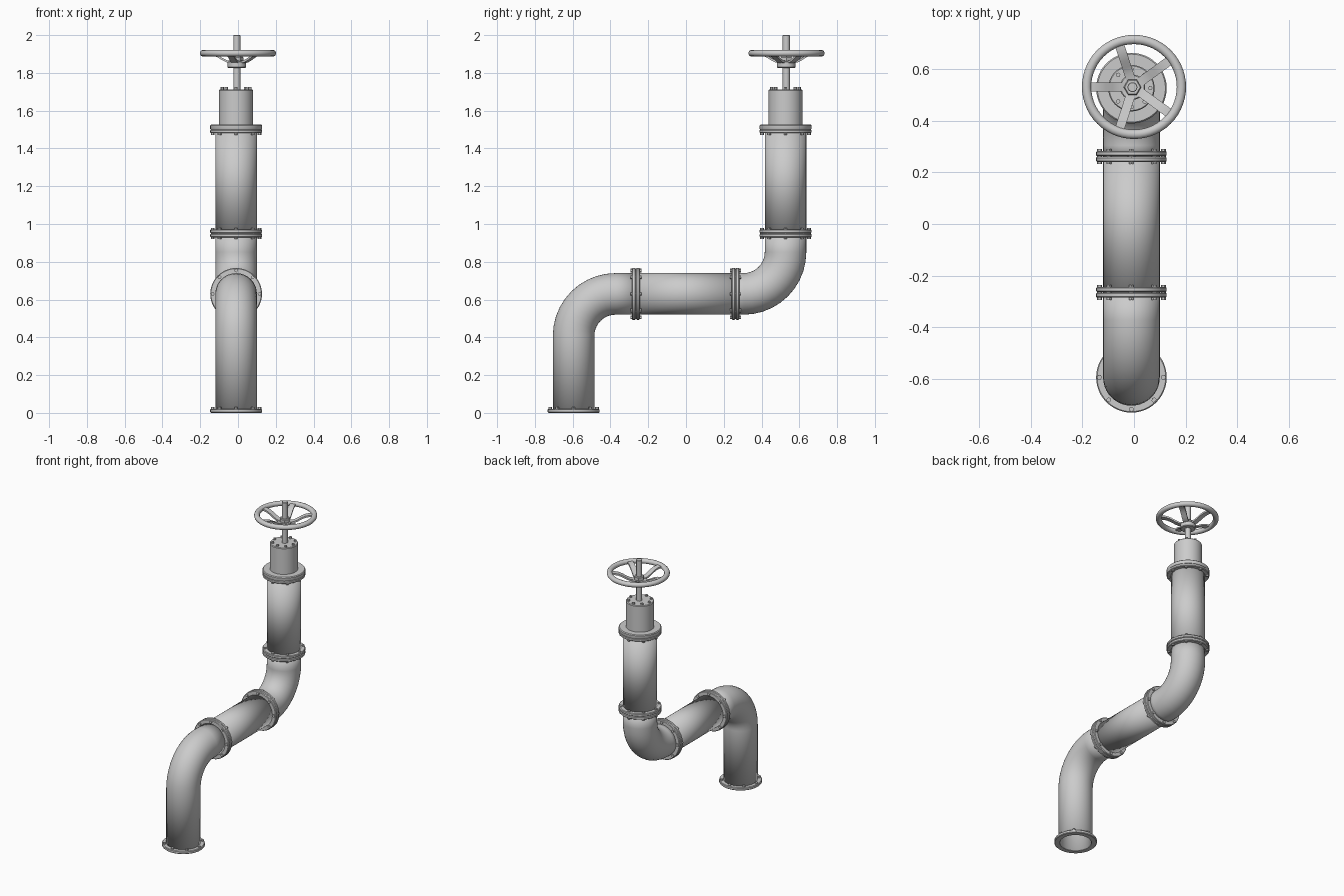
import bpy, bmesh
from math import pi, sin, cos, radians
from mathutils import Matrix, Vector

if "Cube" in bpy.data.objects:
    bpy.data.objects.remove(bpy.data.objects["Cube"])

X = -0.01            # pipe axis in x
YL, YU, ZH = -0.595, 0.527, 0.63   # lower riser, upper riser, horizontal run
R, FR = 0.11, 0.137  # pipe and flange radius
BEND = 0.222


def finish(bm, name, angle=35):
    bmesh.ops.recalc_face_normals(bm, faces=bm.faces)
    me = bpy.data.meshes.new(name)
    bm.to_mesh(me)
    bm.free()
    ob = bpy.data.objects.new(name, me)
    bpy.context.collection.objects.link(ob)
    bpy.ops.object.select_all(action='DESELECT')
    ob.select_set(True)
    bpy.context.view_layer.objects.active = ob
    bpy.ops.object.shade_smooth_by_angle(angle=radians(angle))
    return ob


def bridge(bm, rings, closed=False):
    pairs = list(zip(rings, rings[1:])) + ([(rings[-1], rings[0])] if closed else [])
    for a, b in pairs:
        n = len(a)
        for i in range(n):
            bm.faces.new((a[i], a[(i + 1) % n], b[(i + 1) % n], b[i]))


def lathe(bm, profile, mat, n=40, closed=False, caps=False):
    rings = [[bm.verts.new(mat @ Vector((r * cos(2 * pi * i / n), r * sin(2 * pi * i / n), z)))
              for i in range(n)] for r, z in profile]
    bridge(bm, rings, closed)
    if caps:
        bm.faces.new(rings[0])
        bm.faces.new(rings[-1])


def at(y, z, horizontal=False, x=X):
    m = Matrix.Translation((x, y, z))
    return m @ Matrix.Rotation(-pi / 2, 4, 'X') if horizontal else m


def pipe(name, path):
    # path entries: y, z, tangent angle in the yz plane
    bm = bmesh.new()
    n = 40
    rings = []
    for y, z, a in path:
        nrm = Vector((0, -sin(a), cos(a)))
        rings.append([bm.verts.new(Vector((X, y, z)) + Vector((R * cos(t), 0, 0)) + nrm * R * sin(t))
                      for t in (2 * pi * i / n for i in range(n))])
    bridge(bm, rings)
    ob = finish(bm, name)
    mod = ob.modifiers.new("wall", 'SOLIDIFY')
    mod.thickness = 0.01
    mod.offset = -1


def ring(bm, mat, z0, z1, outer=FR, inner=0.102):
    b = 0.004
    lathe(bm, [(inner, z0), (outer - b, z0), (outer, z0 + b), (outer, z1 - b),
               (outer - b, z1), (inner, z1)], mat, 48, closed=True)


def bolts(bm, mat, z0, z1, rad, size, count=8):
    for i in range(count):
        m = mat @ Matrix.Rotation(2 * pi * i / count, 4, 'Z') @ Matrix.Translation((rad, 0, 0))
        lathe(bm, [(size, z0), (size, z1)], m, 6, caps=True)


# lower elbow, straight run, upper elbow, upper riser
steps = [i / 10 * pi / 2 for i in range(11)]
cy, cz = YL + BEND, ZH - BEND
pipe("lower_elbow", [(YL, 0.002, pi / 2)] +
     [(cy - BEND * cos(t), cz + BEND * sin(t), pi / 2 - t) for t in steps] + [(-0.265, ZH, 0)])
pipe("horizontal_pipe", [(-0.265, ZH, 0), (0.262, ZH, 0)])
cy, cz = YU - BEND, ZH + BEND
pipe("upper_elbow", [(0.262, ZH, 0)] +
     [(cy + BEND * sin(t), cz - BEND * cos(t), t) for t in steps] + [(YU, 0.95, pi / 2)])
pipe("upper_riser", [(YU, 0.95, pi / 2), (YU, 1.505, pi / 2)])

# bolted flange pairs at the joints
for name, m in (("front_joint", at(-0.265, ZH, True)), ("rear_joint", at(0.262, ZH, True)),
                ("riser_joint", at(YU, 0.95))):
    bm = bmesh.new()
    ring(bm, m, -0.021, -0.001)
    ring(bm, m, 0.001, 0.021)
    bolts(bm, m, -0.029, 0.029, 0.124, 0.01)
    finish(bm, name)

# base flange
bm = bmesh.new()
ring(bm, at(YL, 0), 0, 0.021)
bolts(bm, at(YL, 0), 0.015, 0.03, 0.124, 0.01)
finish(bm, "base_flange")

# flange under the valve bonnet
bm = bmesh.new()
ring(bm, at(YU, 0), 1.481, 1.5)
bolts(bm, at(YU, 0), 1.472, 1.49, 0.124, 0.01)
finish(bm, "top_flange")

# bonnet with its bolts
bm = bmesh.new()
lathe(bm, [(0.1, 1.5), (FR - 0.002, 1.5), (FR, 1.504), (FR, 1.522), (FR - 0.005, 1.527),
           (0.09, 1.527), (0.09, 1.708), (0.086, 1.713), (0.02, 1.713)], at(YU, 0), 48, caps=True)
bolts(bm, at(YU, 0), 1.71, 1.724, 0.073, 0.009)
finish(bm, "bonnet")

# stem, hub and nut
WX, WY = -0.006, 0.531
bm = bmesh.new()
lathe(bm, [(0.019, 1.70), (0.019, 1.998), (0.017, 2.0)], at(WY, 0, x=WX), 24, caps=True)
finish(bm, "stem")
bm = bmesh.new()
lathe(bm, [(0.045, 1.826), (0.049, 1.83), (0.049, 1.858), (0.045, 1.862)],
      at(WY, 0, x=WX), 32, caps=True)
finish(bm, "hub")
bm = bmesh.new()
lathe(bm, [(0.034, 1.86), (0.034, 1.882), (0.03, 1.886)], at(WY, 0, x=WX), 6, caps=True)
finish(bm, "hub_nut", 20)

# handwheel rim
bm = bmesh.new()
lathe(bm, [(0.184 + 0.018 * cos(t), 1.904 + 0.017 * sin(t))
           for t in (2 * pi * i / 14 for i in range(14))], at(0.532, 0, x=0), 56, closed=True)
finish(bm, "handwheel_rim")

# five curved flat spokes
bm = bmesh.new()
curve = [(0.03, 1.857), (0.055, 1.861), (0.08, 1.873), (0.105, 1.888), (0.13, 1.899),
         (0.155, 1.904), (0.182, 1.905)]
for k in range(5):
    m = at(WY + 0.0005, 0, x=-0.003) @ Matrix.Rotation(pi + k * 2 * pi / 5, 4, 'Z')
    rings = [[bm.verts.new(m @ Vector((r, w, z + h))) for w, h in
              ((-0.018, -0.006), (0.018, -0.006), (0.018, 0.006), (-0.018, 0.006))] for r, z in curve]
    bridge(bm, rings)
    bm.faces.new(rings[0])
    bm.faces.new(rings[-1])
finish(bm, "handwheel_spokes")
